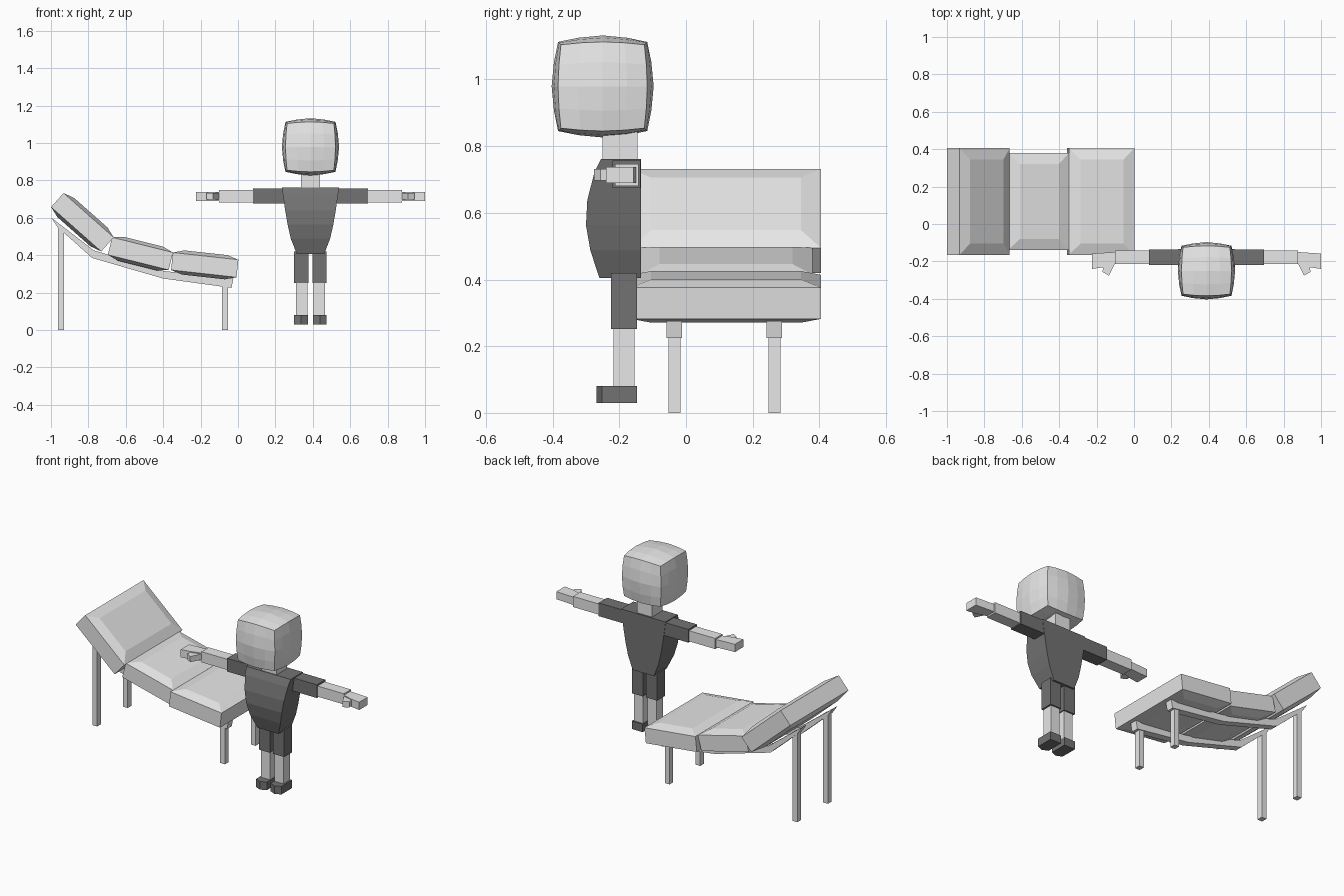
import bpy, bmesh, math
from mathutils import Vector, Matrix

if "Cube" in bpy.data.objects:
    bpy.data.objects.remove(bpy.data.objects["Cube"])


def material(name, v):
    m = bpy.data.materials.new(name)
    m.diffuse_color = (v, v, v, 1)
    m.use_nodes = True
    m.node_tree.nodes["Principled BSDF"].inputs["Base Color"].default_value = m.diffuse_color
    return m


LIGHT = material("light_grey", 0.8)
DARK = material("dark_grey", 0.17)
CX = 0.3875  # centre line of the figure


def finish(name, bm, mat):
    bmesh.ops.recalc_face_normals(bm, faces=bm.faces[:])
    me = bpy.data.meshes.new(name)
    bm.to_mesh(me)
    bm.free()
    me.materials.append(mat)
    ob = bpy.data.objects.new(name, me)
    bpy.context.collection.objects.link(ob)
    return ob


def loft(name, rings, mat):
    """Skin between equal-sized rings and cap both ends."""
    bm = bmesh.new()
    rows = [[bm.verts.new(p) for p in r] for r in rings]
    n = len(rows[0])
    for a, b in zip(rows, rows[1:]):
        for i in range(n):
            j = (i + 1) % n
            bm.faces.new((a[i], a[j], b[j], b[i]))
    bm.faces.new(rows[0])
    bm.faces.new(rows[-1])
    return finish(name, bm, mat)


def rect(x, y, z):
    return [(x[0], y[0], z), (x[1], y[0], z), (x[1], y[1], z), (x[0], y[1], z)]


def box(name, x, y, z, mat):
    return loft(name, [rect(x, y, z[0]), rect(x, y, z[1])], mat)


def plate(name, outline, z, mat):
    return loft(name, [[(x, y, h) for x, y in outline] for h in z], mat)


# Lounge cushions: boxes with a raised pillow panel on both faces
def cushion(name, cx, cz, length, thick, half_w, angle):
    h, l, t = half_w, length / 2, thick / 2
    i, r = 0.06, 0.018
    rings = [rect((-l + i, l - i), (-h + i, h - i), -t - r),
             rect((-l, l), (-h, h), -t), rect((-l, l), (-h, h), t),
             rect((-l + i, l - i), (-h + i, h - i), t + r)]
    ob = loft(name, rings, LIGHT)
    ob.data.transform(Matrix.Translation((cx, 0.12, cz))
                      @ Matrix.Rotation(math.radians(angle), 4, 'Y'))


cushion("foot_cushion", -0.178, 0.348, 0.352, 0.094, 0.285, 6.3)
cushion("middle_cushion", -0.522, 0.408, 0.335, 0.096, 0.26, 14)
cushion("back_cushion", -0.832, 0.576, 0.358, 0.1, 0.285, 41.5)

# Lounge frame: two bent rails with four legs
top = [(-0.998, 0.60), (-0.77, 0.425), (-0.395, 0.315), (-0.025, 0.275)]
bottom = [(-0.965, 0.55), (-0.78, 0.385), (-0.40, 0.275), (-0.035, 0.225)]
for side, y in (("front", -0.035), ("rear", 0.265)):
    w = 0.023
    loft(side + "_rail", [[(a[0], y - w, a[1]), (a[0], y + w, a[1]),
                           (b[0], y + w, b[1]), (b[0], y - w, b[1])]
                          for a, b in zip(top, bottom)], LIGHT)
    box(side + "_tall_leg", (-0.962, -0.93), (y - 0.018, y + 0.018), (0, 0.55), LIGHT)
    box(side + "_short_leg", (-0.085, -0.053), (y - 0.018, y + 0.018), (0, 0.24), LIGHT)

# Head: subdivided cube, partly rounded toward a sphere
bm = bmesh.new()
bmesh.ops.create_cube(bm, size=2)
bmesh.ops.subdivide_edges(bm, edges=bm.edges[:], cuts=3, use_grid_fill=True)
for v in bm.verts:
    v.co = Vector((CX, -0.25, 0.979)) + v.co * 0.087 + v.co.normalized() * 0.066
finish("head", bm, LIGHT)

box("neck", (CX - 0.052, CX + 0.052), (-0.25, -0.145), (0.75, 0.86), LIGHT)

# Torso: (height, half width, front y), flat back
torso = [(0.405, 0.073, -0.26), (0.488, 0.105, -0.287), (0.563, 0.122, -0.30),
         (0.638, 0.135, -0.296), (0.72, 0.147, -0.275), (0.762, 0.152, -0.255)]
loft("torso", [rect((CX - w, CX + w), (y, -0.135), z) for z, w, y in torso], DARK)

# Arms and legs, mirrored across the figure's centre line
for side, s in (("left", 1), ("right", -1)):
    def mx(*xs):
        return [CX + s * x for x in xs]

    def mirrored(pts):
        return [(CX + s * x, y) for x, y in pts]

    box(side + "_sleeve", mx(0.13, 0.308), (-0.22, -0.137), (0.675, 0.757), DARK)
    box(side + "_forearm", mx(0.308, 0.488), (-0.213, -0.143), (0.681, 0.747), LIGHT)
    plate(side + "_hand", mirrored([(0.488, -0.15), (0.6125, -0.158), (0.6125, -0.24),
                                    (0.555, -0.232), (0.488, -0.212)]), (0.69, 0.738), LIGHT)
    plate(side + "_thumb", mirrored([(0.488, -0.21), (0.522, -0.276), (0.556, -0.256),
                                     (0.55, -0.21)]), (0.697, 0.732), LIGHT)
    box(side + "_trouser", mx(0.011, 0.087), (-0.225, -0.147), (0.252, 0.42), DARK)
    box(side + "_shin", mx(0.016, 0.077), (-0.218, -0.155), (0.07, 0.26), LIGHT)
    plate(side + "_shoe", mirrored([(0.013, -0.147), (0.013, -0.252), (0.05, -0.268),
                                    (0.087, -0.252), (0.087, -0.147)]), (0.03, 0.08), DARK)
